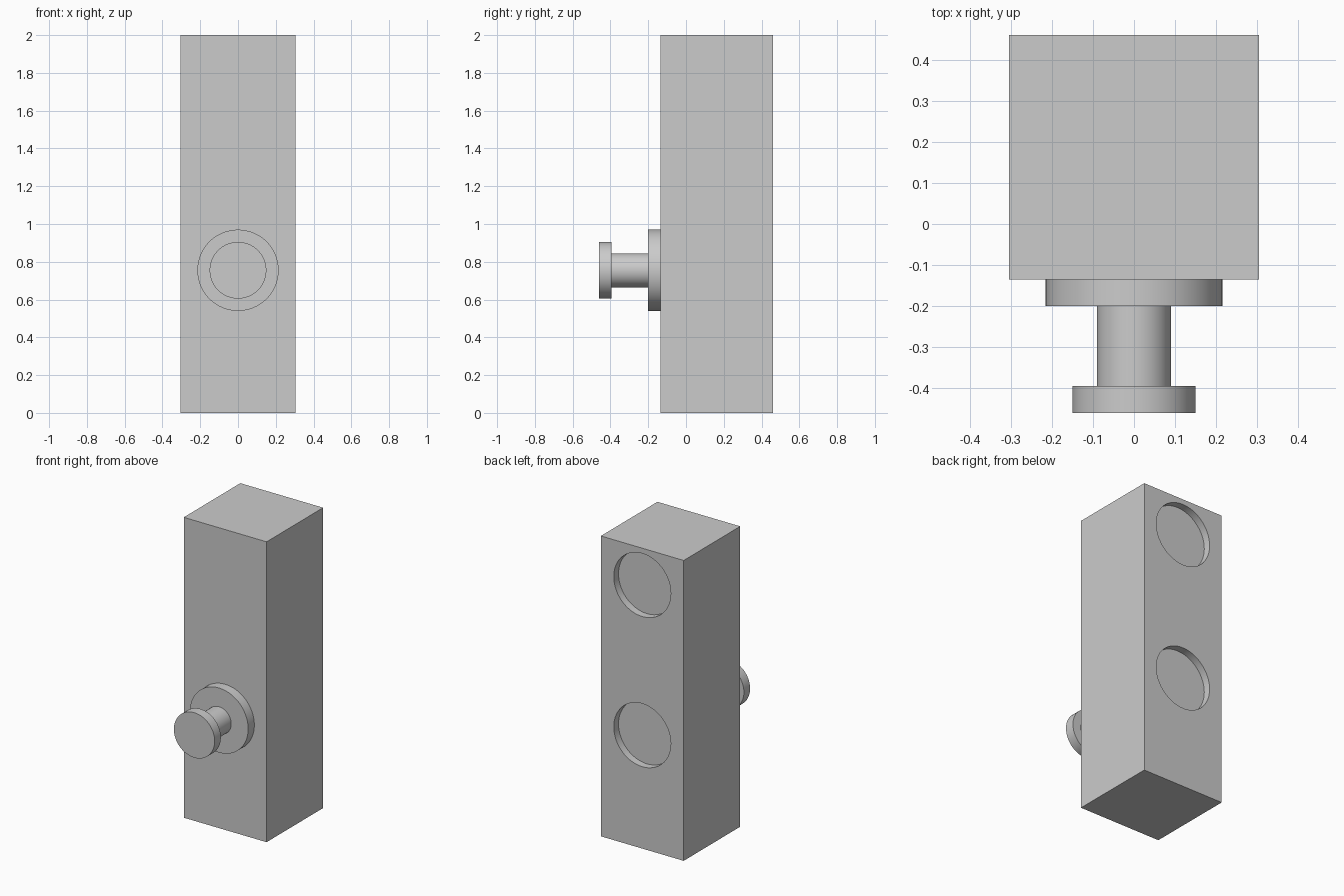
import bpy, math

if "Cube" in bpy.data.objects:
    bpy.data.objects.remove(bpy.data.objects["Cube"])

SIDES = 96


def cylinder(name, radius, y0, y1, z):
    """Cylinder lying along y, from y0 to y1, centred on x = 0."""
    bpy.ops.mesh.primitive_cylinder_add(
        vertices=SIDES, radius=radius, depth=y1 - y0,
        location=(0, (y0 + y1) / 2, z), rotation=(math.pi / 2, 0, 0))
    obj = bpy.context.object
    obj.name = name
    bpy.ops.object.shade_smooth_by_angle()
    return obj


# Tall square block
FRONT, BACK = -0.135, 0.46
bpy.ops.mesh.primitive_cube_add(size=1, location=(0, (FRONT + BACK) / 2, 1))
block = bpy.context.object
block.name = "block"
block.scale = (0.61, BACK - FRONT, 2)
bpy.ops.object.transform_apply(location=False, rotation=False, scale=True)

# Two shallow round sockets in the back face
for label, z in (("lower", 0.755), ("upper", 1.755)):
    cutter = cylinder(f"{label}_socket_cutter", 0.21, BACK - 0.05, BACK + 0.1, z)
    bpy.context.view_layer.objects.active = block
    cut = block.modifiers.new(f"{label}_socket", 'BOOLEAN')
    cut.operation = 'DIFFERENCE'
    cut.solver = 'EXACT'
    cut.object = cutter
    bpy.ops.object.modifier_apply(modifier=cut.name)
    bpy.data.objects.remove(cutter, do_unlink=True)

bpy.ops.object.select_all(action='DESELECT')
block.select_set(True)
bpy.context.view_layer.objects.active = block
bpy.ops.object.shade_smooth_by_angle()

# Spool-shaped knob on the front: flange, stem and cap
cylinder("knob_flange", 0.215, -0.20, FRONT, 0.755)
cylinder("knob_stem", 0.09, -0.395, -0.20, 0.755)
cylinder("knob_cap", 0.15, -0.46, -0.395, 0.755)
